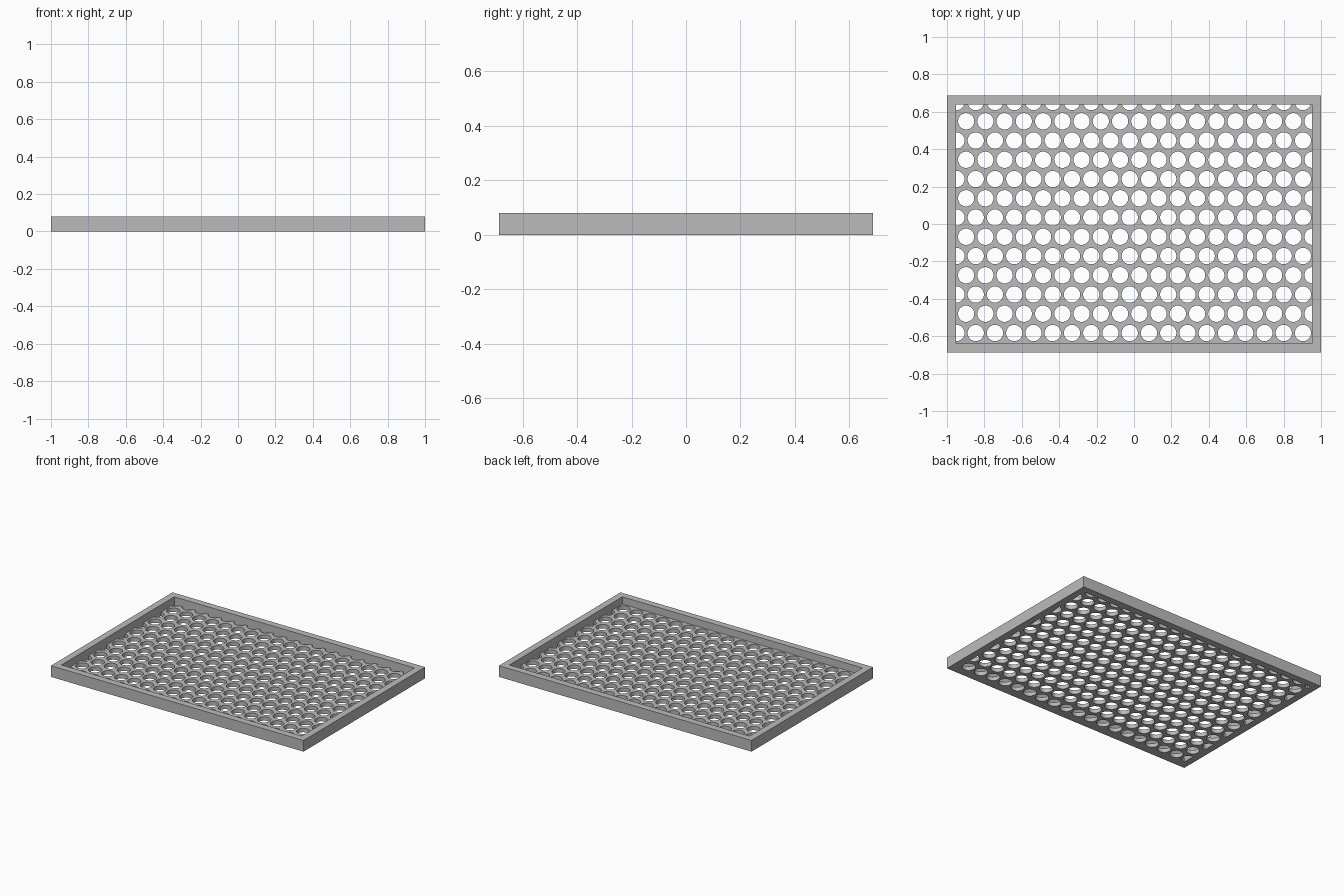
import bpy
import bmesh
from mathutils import Matrix

HALF_X, HALF_Y, HEIGHT = 1.0, 0.687, 0.08
RIM = 0.049            # width of the raised border
FLOOR = 0.028          # thickness of the perforated sheet
PITCH, RADIUS = 0.1029, 0.0435
IN_X, IN_Y = HALF_X - RIM, HALF_Y - RIM

cube = bpy.data.objects.get("Cube")
if cube:
    bpy.data.objects.remove(cube, do_unlink=True)

grey = bpy.data.materials.new("grey")
grey.use_nodes = True
colour = (0.5, 0.5, 0.5, 1.0)
grey.diffuse_color = colour
grey.node_tree.nodes["Principled BSDF"].inputs["Base Color"].default_value = colour


def make_object(name, bm):
    bmesh.ops.recalc_face_normals(bm, faces=bm.faces)
    mesh = bpy.data.meshes.new(name)
    bm.to_mesh(mesh)
    bm.free()
    mesh.materials.append(grey)
    obj = bpy.data.objects.new(name, mesh)
    bpy.context.collection.objects.link(obj)
    return obj


# Raised rectangular border: a ring of four quads, extruded upward
bm = bmesh.new()
corners = [(-1, -1), (1, -1), (1, 1), (-1, 1)]
outer = [bm.verts.new((x * HALF_X, y * HALF_Y, 0)) for x, y in corners]
inner = [bm.verts.new((x * IN_X, y * IN_Y, 0)) for x, y in corners]
ring = []
for i in range(4):
    j = (i + 1) % 4
    ring.append(bm.faces.new((outer[i], outer[j], inner[j], inner[i])))
top = bmesh.ops.extrude_face_region(bm, geom=ring, use_keep_orig=True)["geom"]
bmesh.ops.translate(bm, vec=(0, 0, HEIGHT),
                    verts=[v for v in top if isinstance(v, bmesh.types.BMVert)])
make_object("border_frame", bm)

# Floor sheet inside the border
bm = bmesh.new()
bmesh.ops.create_cube(bm, size=1, matrix=Matrix.Translation((0, 0, FLOOR / 2))
                      @ Matrix.Diagonal((2 * IN_X, 2 * IN_Y, FLOOR, 1)))
sheet = make_object("perforated_sheet", bm)

# Staggered hole cutters; those on the edge are clipped by the sheet
bm = bmesh.new()
for row in range(13):
    y = 0.652 - row * PITCH
    start = -0.949 if row % 2 == 0 else -0.949 + PITCH / 2
    for col in range(19):
        bmesh.ops.create_cone(
            bm, cap_ends=True, segments=40, radius1=RADIUS, radius2=RADIUS,
            depth=4 * FLOOR,
            matrix=Matrix.Translation((start + col * PITCH, y, FLOOR / 2)))
cutter = make_object("hole_cutters", bm)
cutter.hide_render = True

cut = sheet.modifiers.new("holes", "BOOLEAN")
cut.operation = "DIFFERENCE"
cut.solver = "EXACT"
cut.object = cutter
bpy.ops.object.select_all(action="DESELECT")
sheet.select_set(True)
bpy.context.view_layer.objects.active = sheet
bpy.ops.object.modifier_apply(modifier=cut.name)
bpy.data.objects.remove(cutter, do_unlink=True)
bpy.ops.object.shade_smooth_by_angle()
